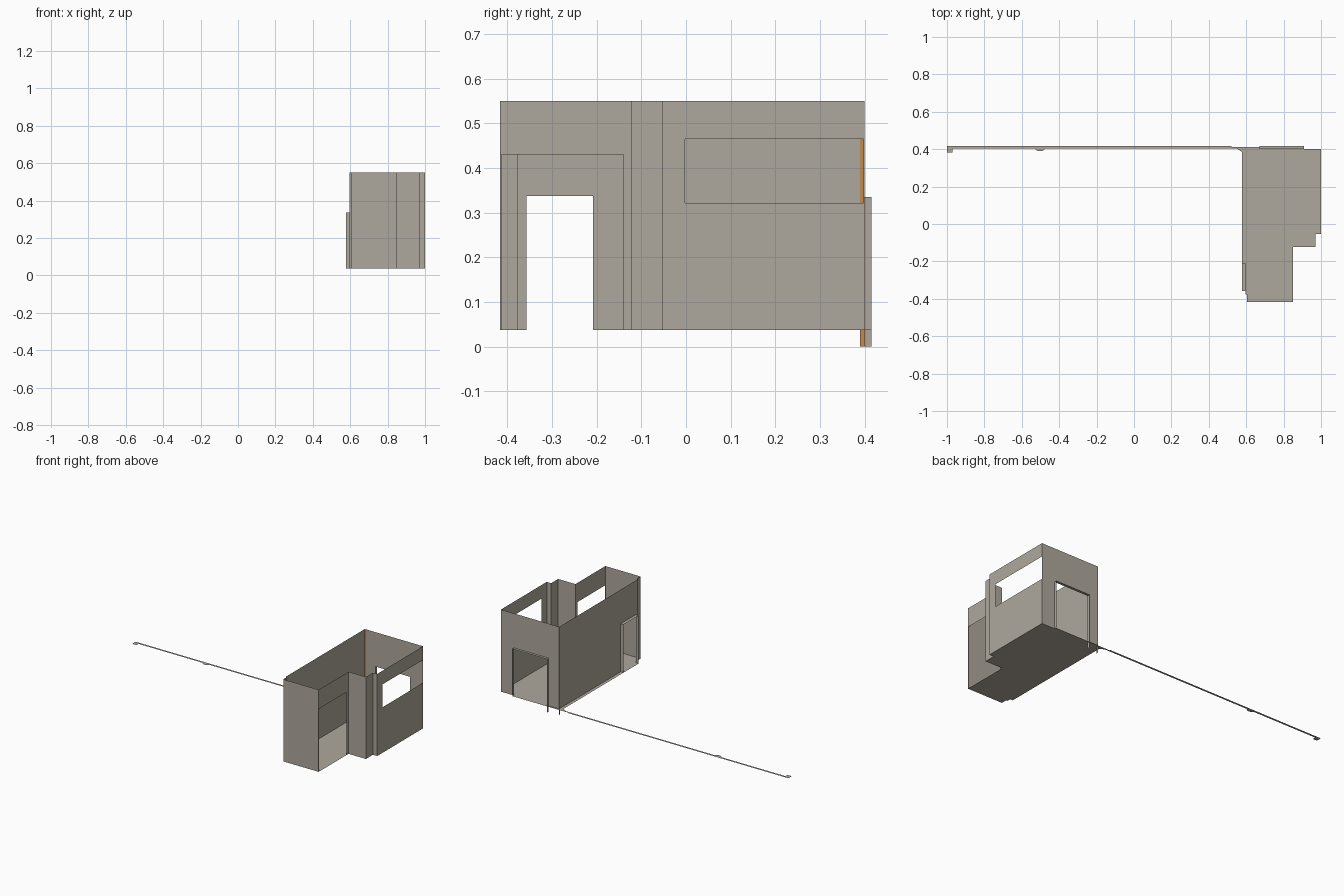
import bpy, bmesh

if "Cube" in bpy.data.objects:
    bpy.data.objects.remove(bpy.data.objects["Cube"])

FLOOR, TOP = 0.037, 0.55


def material(name, rgb):
    m = bpy.data.materials.new(name)
    m.diffuse_color = (*rgb, 1)
    m.use_nodes = True
    m.node_tree.nodes["Principled BSDF"].inputs["Base Color"].default_value = m.diffuse_color
    return m


plaster = material("warm_grey_plaster", (0.43, 0.395, 0.34))
orange = material("orange_trim", (0.54, 0.26, 0.08))


def make(name, faces, mat):
    """Build an object from a list of polygons."""
    bm = bmesh.new()
    for f in faces:
        bm.faces.new([bm.verts.new(p) for p in f])
    bmesh.ops.remove_doubles(bm, verts=bm.verts, dist=1e-5)
    me = bpy.data.meshes.new(name)
    bm.to_mesh(me)
    bm.free()
    me.materials.append(mat)
    ob = bpy.data.objects.new(name, me)
    bpy.context.collection.objects.link(ob)
    return ob


def wall(name, a, b, z0=FLOOR, z1=TOP, hole=None, mat=plaster):
    """Thin wall from a to b; hole = (s0, s1, low, high) in distance and height."""
    length = ((b[0] - a[0]) ** 2 + (b[1] - a[1]) ** 2) ** 0.5

    def pt(s, z):
        t = s / length
        return (a[0] + (b[0] - a[0]) * t, a[1] + (b[1] - a[1]) * t, z)

    def quad(s0, s1, lo, hi):
        return [pt(s0, lo), pt(s1, lo), pt(s1, hi), pt(s0, hi)]

    if hole is None:
        parts = [(0, length, z0, z1)]
    else:
        s0, s1, lo, hi = hole
        parts = [(0, s0, z0, z1), (s1, length, z0, z1),
                 (s0, s1, z0, lo), (s0, s1, hi, z1)]
    faces = [quad(*p) for p in parts if p[1] - p[0] > 1e-4 and p[3] - p[2] > 1e-4]
    return make(name, faces, mat)


# Floor with the narrow ledge outside the left wall
floor = [(0.605, -0.417), (0.85, -0.417), (0.85, -0.122), (0.97, -0.122),
         (0.97, -0.053), (1, -0.053), (1, 0.4), (0.577, 0.4),
         (0.577, -0.357), (0.595, -0.357), (0.595, -0.378), (0.605, -0.378)]
make("floor", [[(x, y, FLOOR) for x, y in floor]], plaster)

# Long flat strip running left from the back corner, with tab and bump
strip = [(-1, 0.417), (-1, 0.383), (-0.97, 0.383), (-0.97, 0.403),
         (-0.53, 0.403), (-0.515, 0.39), (-0.49, 0.39), (-0.475, 0.403),
         (0.55, 0.403), (0.577, 0.385), (0.577, 0.4), (0.91, 0.4),
         (0.91, 0.412), (0.52, 0.412), (0.52, 0.417)]
make("long_strip", [[(x, y, FLOOR) for x, y in strip]], plaster)

# Walls around the room
wall("front_wall", (0.605, -0.417), (0.85, -0.417))
wall("right_front_wall", (0.85, -0.417), (0.85, -0.122), hole=(0.004, 0.277, FLOOR, 0.43))
wall("step_wall", (0.85, -0.122), (0.97, -0.122))
wall("step_side", (0.97, -0.122), (0.97, -0.053))
wall("small_step", (0.97, -0.053), (1, -0.053))
wall("window_wall", (1, -0.053), (1, 0.4), hole=(0.051, 0.451, 0.322, 0.465))
wall("back_wall", (0.597, 0.4), (1, 0.4), hole=(0.073, 0.313, FLOOR, 0.335))
wall("left_wall", (0.597, -0.378), (0.597, 0.39), hole=(0.021, 0.17, FLOOR, 0.337))
wall("left_jog", (0.597, -0.378), (0.605, -0.378))
wall("left_front_wall", (0.605, -0.417), (0.605, -0.378))

# Orange corner strip
wall("corner_trim", (0.597, 0.39), (0.597, 0.4), z0=0, mat=orange)

# Door reveals standing outside the openings
wall("back_jamb_a", (0.67, 0.4), (0.67, 0.416), z0=0, z1=0.335)
wall("back_jamb_b", (0.91, 0.4), (0.91, 0.416), z1=0.335)
make("back_door_head", [[(0.67, 0.4, 0.335), (0.91, 0.4, 0.335),
                         (0.91, 0.416, 0.335), (0.67, 0.416, 0.335)]], plaster)
for tag, y in (("a", -0.357), ("b", -0.208)):
    wall("left_jamb_" + tag, (0.577, y), (0.597, y), z1=0.337)
make("left_door_head", [[(0.577, -0.357, 0.337), (0.597, -0.357, 0.337),
                         (0.597, -0.208, 0.337), (0.577, -0.208, 0.337)]], plaster)
